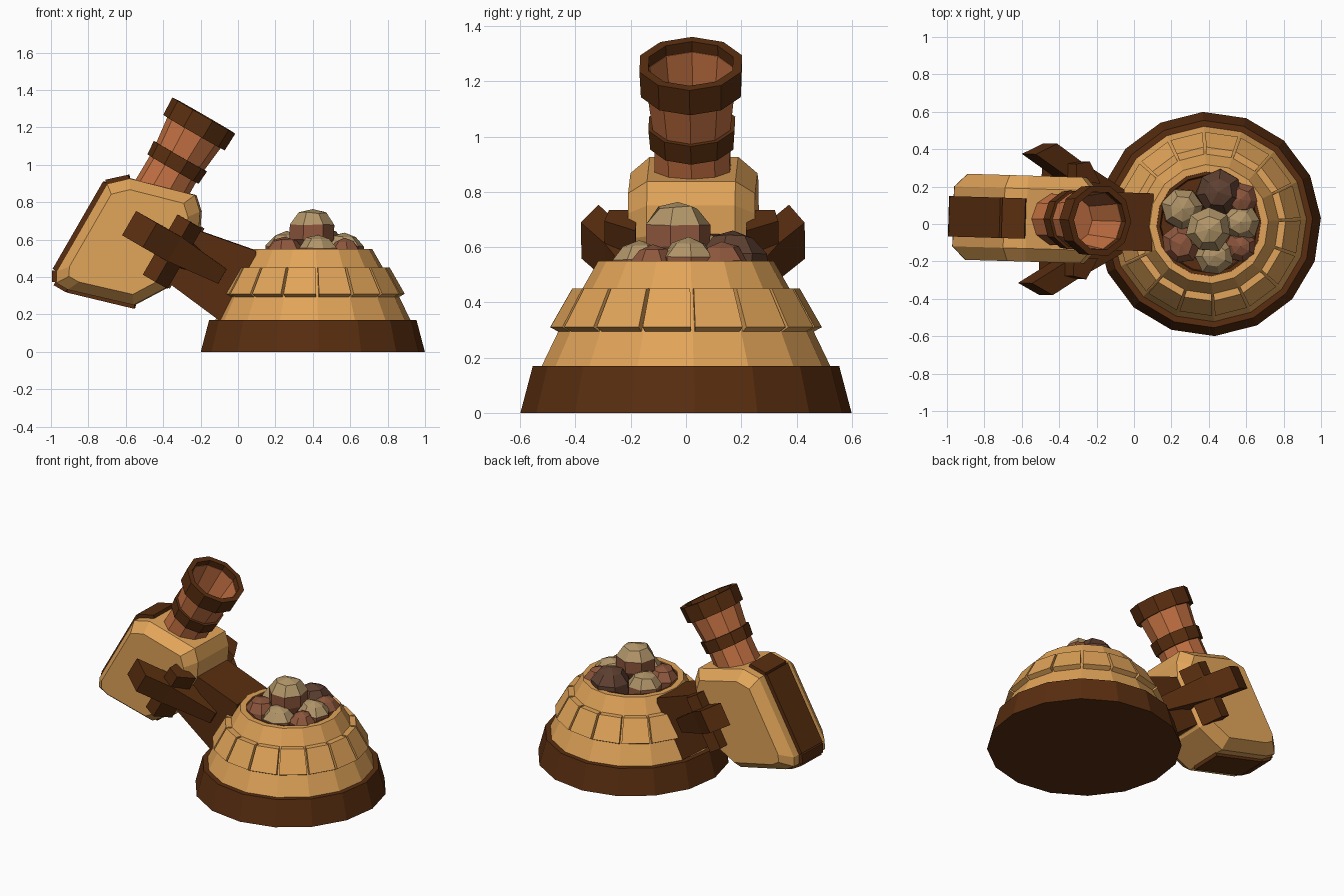
import bpy, bmesh, math, random
from mathutils import Matrix, Vector

if "Cube" in bpy.data.objects:
    bpy.data.objects.remove(bpy.data.objects["Cube"])

random.seed(4)


def material(name, rgb):
    m = bpy.data.materials.new(name)
    m.diffuse_color = (*rgb, 1)
    m.use_nodes = True
    m.node_tree.nodes["Principled BSDF"].inputs["Base Color"].default_value = m.diffuse_color
    return m


LIGHT_WOOD = material("light wood", (0.75, 0.37, 0.10))
DARK_WOOD = material("dark wood", (0.10, 0.027, 0.005))
COPPER = material("copper wood", (0.55, 0.165, 0.055))
STONE = material("tan stone", (0.44, 0.30, 0.14))
RED_STONE = material("red brown stone", (0.27, 0.095, 0.047))
DARK_STONE = material("dark stone", (0.11, 0.05, 0.03))

# The turret sits a touch turned on the base; the cannon frame leans 30 degrees
BASE = Matrix.Translation((0.4, 0, 0))
YAW = BASE @ Matrix.Rotation(math.radians(-1.7), 4, 'Z') @ BASE.inverted()
CANNON = YAW @ Matrix.Rotation(math.radians(30), 4, 'Y')
BARREL = CANNON @ Matrix.Translation((-0.79, 0, 0))
TURN = math.radians(3)


def finish(name, bm, mats, matrix=Matrix()):
    bmesh.ops.remove_doubles(bm, verts=bm.verts, dist=1e-5)
    bmesh.ops.recalc_face_normals(bm, faces=bm.faces)
    me = bpy.data.meshes.new(name)
    bm.to_mesh(me)
    bm.free()
    for m in mats:
        me.materials.append(m)
    me.transform(matrix)
    ob = bpy.data.objects.new(name, me)
    bpy.context.collection.objects.link(ob)
    return ob


def loft(bm, sections, caps=True, closed=False):
    """Skin a list of equal-length point loops."""
    rows = [[bm.verts.new(p) for p in s] for s in sections]
    n = len(rows[0])
    pairs = list(zip(rows, rows[1:])) + ([(rows[-1], rows[0])] if closed else [])
    for a, b in pairs:
        for i in range(n):
            j = (i + 1) % n
            bm.faces.new((a[i], a[j], b[j], b[i]))
    if caps and not closed:
        bm.faces.new(rows[0])
        bm.faces.new(rows[-1])


def lathe(name, profile, sides, mat, matrix, turn=0.0, closed=False):
    bm = bmesh.new()
    angles = [turn + math.tau * i / sides for i in range(sides)]
    loft(bm, [[(r * math.cos(a), r * math.sin(a), z) for a in angles] for r, z in profile],
         closed=closed)
    return finish(name, bm, [mat], matrix)


def slab(name, outline, half, mat, matrix):
    """Extrude an x/z outline through y."""
    bm = bmesh.new()
    loft(bm, [[(x, y, z) for x, z in outline] for y in (-half, half)])
    return finish(name, bm, [mat], matrix)


# Round base and the stepped dome with its open bowl
lathe("base_ring", [(0.6, 0), (0.555, 0.17), (0.4, 0.17)], 16, DARK_WOOD, BASE, TURN)
lathe("dome", [(0.525, 0.165), (0.46, 0.30), (0.375, 0.45), (0.318, 0.55), (0.28, 0.55),
               (0.27, 0.49)], 16, LIGHT_WOOD, BASE, TURN)
lathe("bowl_lining", [(0.281, 0.545), (0.262, 0.545), (0.255, 0.495), (0.272, 0.495)],
      16, DARK_WOOD, BASE, TURN, closed=True)
lathe("bowl_floor", [(0.268, 0.492), (0.26, 0.50)], 16, DARK_WOOD, BASE, TURN)

# Ring of sixteen planks around the dome
bm = bmesh.new()
gap = math.radians(0.9)
for i in range(16):
    a0 = TURN + math.tau * i / 16 + gap
    a1 = TURN + math.tau * (i + 1) / 16 - gap
    loft(bm, [[(r * math.cos(a), r * math.sin(a), z) for r, z in
               ((0.455, 0.29), (0.492, 0.31), (0.412, 0.45), (0.37, 0.45))] for a in (a0, a1)])
finish("dome_planks", bm, [LIGHT_WOOD], BASE)

# Heap of stones: x, y, top z, radius, upper colour
stones = [(0.40, -0.03, 0.77, 0.13, STONE), (0.26, 0.08, 0.65, 0.12, STONE),
          (0.45, 0.17, 0.665, 0.13, DARK_STONE), (0.57, 0.01, 0.64, 0.11, STONE),
          (0.43, -0.17, 0.63, 0.11, STONE), (0.25, -0.11, 0.62, 0.11, RED_STONE),
          (0.57, -0.12, 0.61, 0.09, RED_STONE), (0.57, 0.13, 0.62, 0.10, RED_STONE)]
for k, (x, y, top, r, cap) in enumerate(stones):
    bm = bmesh.new()
    bmesh.ops.create_uvsphere(bm, u_segments=7, v_segments=5, radius=r)
    for v in bm.verts:
        v.co *= random.uniform(0.92, 1.04)
        v.co.z = min(v.co.z, r)
    for f in bm.faces:
        f.material_index = int(f.calc_center_median().z < 0.22 * r)
    low = DARK_STONE if cap is DARK_STONE else RED_STONE
    spin = Matrix.Rotation(k * 1.3, 4, 'Z')
    finish("stone_%d" % (k + 1), bm, [cap, low], Matrix.Translation((x, y, top - r)) @ spin)

# Tapered support beam from the dome to the cannon body
slab("support_beam", [(-0.27, 0.67), (0.10, 0.54), (0.10, 0.10), (-0.005, 0.10), (-0.38, 0.378)],
     0.155, DARK_WOOD, YAW)

# Cannon body: slanted outline with chamfered sides and an inset front panel
body = [(-1.06, -0.11), (-1.06, 0.43), (-0.967, 0.515), (-0.61, 0.612), (-0.54, 0.55),
        (-0.49, 0.45), (-0.49, 0.11), (-0.60, -0.06), (-0.955, -0.165), (-1.03, -0.165)]
bm = bmesh.new()
cx, cz = -0.775, 0.222
loft(bm, [[(cx + (x - cx) * s, y, cz + (z - cz) * (s + 0.03)) for x, z in body]
          for y, s in ((-0.23, 0.80), (-0.16, 0.97), (0.16, 0.97), (0.23, 0.80))])
bmesh.ops.recalc_face_normals(bm, faces=bm.faces)
front = [f for f in bm.faces if f.normal.x > 0.98]
bmesh.ops.inset_region(bm, faces=front, thickness=0.03)
bmesh.ops.inset_region(bm, faces=front, thickness=0.02, depth=-0.03)
finish("cannon_body", bm, [LIGHT_WOOD], CANNON)

# Dark straps wrapped over the back and underside of the body
for k, i in enumerate((0, 1, 9, 8, 7)):
    p, q = Vector(body[i]), Vector(body[(i + 1) % len(body)])
    d = (q - p).normalized()
    out = Vector((-d.y, d.x))
    if i == 7:
        p = p + d * 0.0
    pts = [p - out * 0.03, q - out * 0.03, q + out * 0.018, p + out * 0.018]
    slab("body_strap_%d" % (k + 1), [tuple(v) for v in pts], 0.108, DARK_WOOD, CANNON)

# Side brackets: an outward flaring prong crossed by an upright bar, both sides
prong = [(-0.84, 0.345), (-0.71, 0.405), (-0.56, 0.315), (-0.27, 0.17),
         (-0.27, 0.10), (-0.50, 0.16), (-0.65, 0.235)]
for side, sign in (("left", 1), ("right", -1)):
    bm = bmesh.new()
    loft(bm, [[(x, sign * y, 0.31 + s * (0.045 if x > -0.3 else 0.075)) for x, y in prong]
              for s in (-1, 1)])
    finish("bracket_prong_" + side, bm, [DARK_WOOD], CANNON)
    bm = bmesh.new()
    loft(bm, [[(x, sign * y, z) for x, y in
               ((-0.64, 0.20), (-0.64, 0.30), (-0.56, 0.315), (-0.49, 0.20))]
              for z in (0.107, 0.478)])
    finish("bracket_bar_" + side, bm, [DARK_WOOD], CANNON)

# Hollow flared barrel with two hoops
lathe("barrel", [(0.145, 0.48), (0.142, 0.70), (0.172, 0.96), (0.158, 0.96), (0.128, 0.70)],
      10, COPPER, BARREL)
lathe("barrel_hoop", [(0.135, 0.672), (0.158, 0.672), (0.164, 0.752), (0.135, 0.752)],
      10, DARK_WOOD, BARREL, closed=True)
lathe("muzzle_hoop", [(0.160, 0.90), (0.190, 0.897), (0.194, 1.003), (0.160, 1.003)],
      10, DARK_WOOD, BARREL, closed=True)
